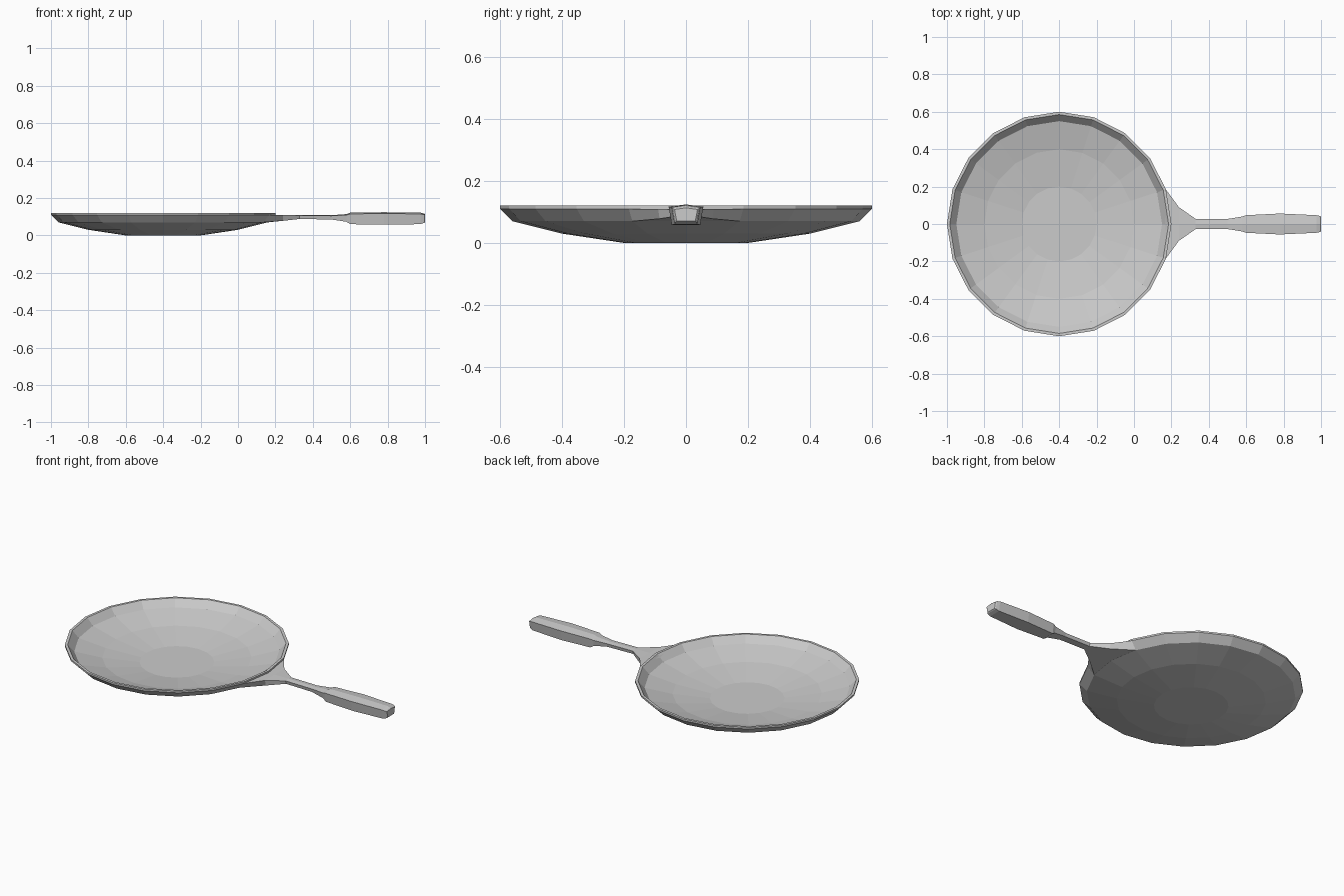
import bpy, bmesh
from math import cos, sin, tau

if "Cube" in bpy.data.objects:
    bpy.data.objects.remove(bpy.data.objects["Cube"])

SIDES = 20
CENTRE_X = -0.4


def finish(bm, name):
    bmesh.ops.recalc_face_normals(bm, faces=bm.faces[:])
    mesh = bpy.data.meshes.new(name)
    bm.to_mesh(mesh)
    bm.free()
    obj = bpy.data.objects.new(name, mesh)
    bpy.context.collection.objects.link(obj)
    return obj


def loft(name, rings):
    """Join equal-length point loops with quads and cap both ends."""
    bm = bmesh.new()
    loops = [[bm.verts.new(p) for p in ring] for ring in rings]
    for a, b in zip(loops, loops[1:]):
        n = len(a)
        for i in range(n):
            j = (i + 1) % n
            bm.faces.new((a[i], a[j], b[j], b[i]))
    bm.faces.new(loops[0])
    bm.faces.new(loops[-1])
    return finish(bm, name)


def circle(r, z):
    return [(CENTRE_X + r * cos(tau * i / SIDES), r * sin(tau * i / SIDES), z)
            for i in range(SIDES)]


# Pan: outside from base to rim, then down the inside (radius, height)
pan_profile = [(0.2, 0.0), (0.4, 0.03), (0.56, 0.07), (0.6, 0.11), (0.6, 0.12),
               (0.585, 0.12), (0.55, 0.08), (0.4, 0.042), (0.2, 0.014)]
loft("pan", [circle(r, z) for r, z in pan_profile])


def section(x, top_w, low_w, ridge, top, low, bulge=0.0, tuck=0.0):
    """Six-point handle section with a ridged top and a narrower underside."""
    return [(x + bulge, 0, ridge), (x, top_w, top), (x - tuck, low_w, low),
            (x - tuck + bulge, 0, low), (x - tuck, -low_w, low), (x, -top_w, top)]


# Handle: flared bracket following the rim, thin neck, then a thick grip
loft("handle", [
    section(0.17, 0.185, 0.173, 0.11, 0.11, 0.07, bulge=0.028, tuck=0.037),
    section(0.24, 0.09, 0.085, 0.11, 0.11, 0.078),
    section(0.33, 0.027, 0.022, 0.11, 0.107, 0.088),
    section(0.50, 0.027, 0.022, 0.108, 0.105, 0.085),
    section(0.58, 0.040, 0.032, 0.114, 0.109, 0.073),
    section(0.60, 0.047, 0.037, 0.122, 0.115, 0.060),
    section(0.78, 0.056, 0.046, 0.124, 0.117, 0.058),
    section(0.975, 0.047, 0.037, 0.122, 0.115, 0.060),
    section(0.995, 0.043, 0.034, 0.117, 0.111, 0.067),
    section(1.00, 0.037, 0.030, 0.113, 0.108, 0.071),
])
